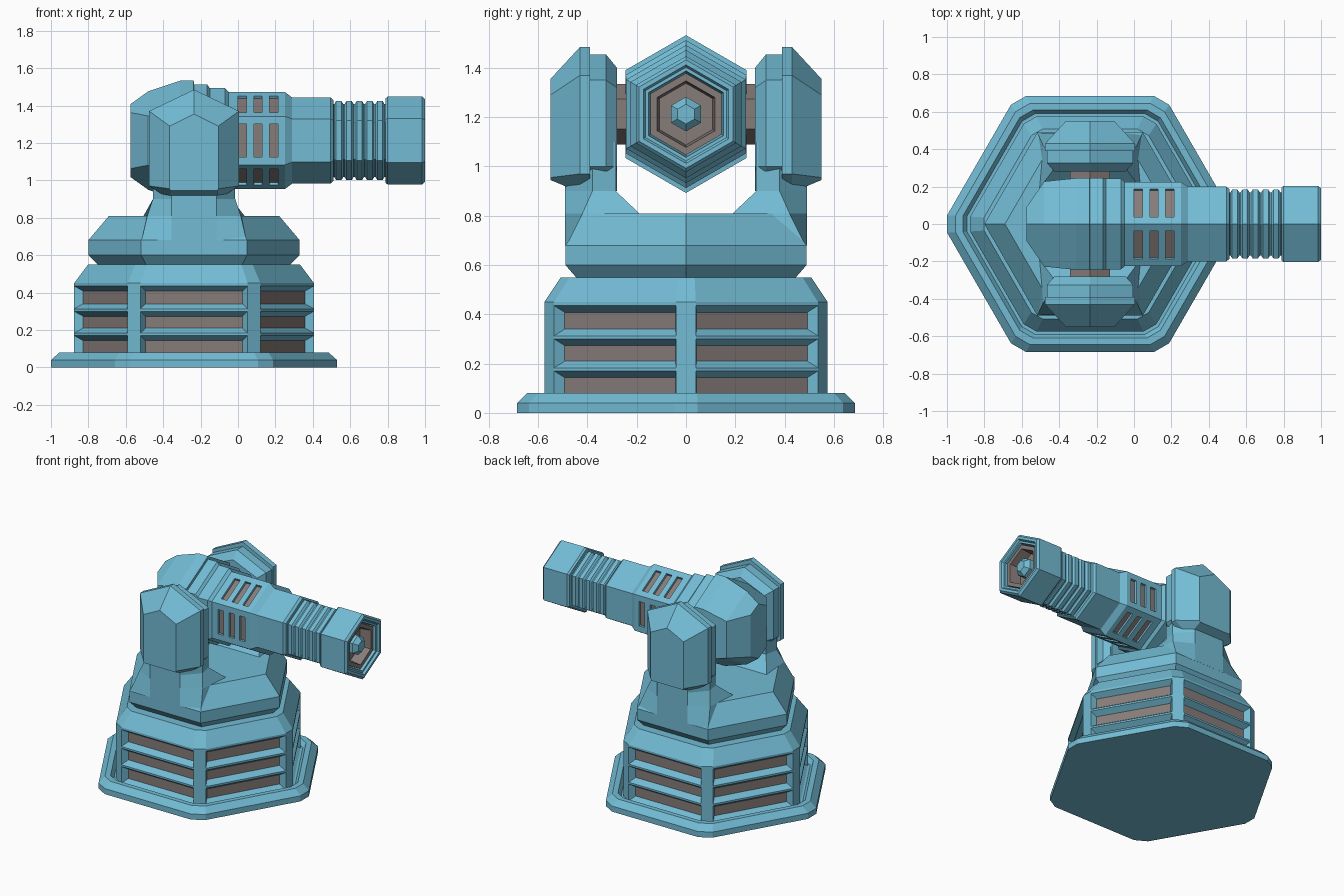
import bpy, bmesh, math
from mathutils import Matrix, Vector

if "Cube" in bpy.data.objects:
    bpy.data.objects.remove(bpy.data.objects["Cube"])

CX, CZ = -0.235, 1.2125   # turret axis and barrel axis


def material(name, rgb):
    m = bpy.data.materials.new(name)
    m.diffuse_color = (*rgb, 1)
    m.use_nodes = True
    m.node_tree.nodes["Principled BSDF"].inputs["Base Color"].default_value = m.diffuse_color
    return m


BLUE = material("blue_paint", (0.17, 0.50, 0.66))
GREY = material("grey_metal", (0.24, 0.20, 0.19))


def finish(name, bm, mats):
    bmesh.ops.recalc_face_normals(bm, faces=bm.faces)
    me = bpy.data.meshes.new(name)
    bm.to_mesh(me)
    bm.free()
    for m in mats:
        me.materials.append(m)
    ob = bpy.data.objects.new(name, me)
    bpy.context.collection.objects.link(ob)
    return ob


def loft_bm(rings):
    """Skin a stack of equal point rings and cap both ends."""
    bm = bmesh.new()
    vs = [[bm.verts.new(p) for p in r] for r in rings]
    n = len(vs[0])
    for a, b in zip(vs, vs[1:]):
        for i in range(n):
            j = (i + 1) % n
            bm.faces.new((a[i], a[j], b[j], b[i]))
    bm.faces.new(vs[0])
    bm.faces.new(vs[-1])
    bmesh.ops.recalc_face_normals(bm, faces=bm.faces)
    return bm


def loft(name, rings, mat=BLUE):
    return finish(name, loft_bm(rings), [mat])


def mirror_y(ob):
    m = ob.modifiers.new("mirror", 'MIRROR')
    m.use_axis = (False, True, False)


def cut_hex(a, z):
    """Upright hexagon of apothem a with clipped corners."""
    pts = []
    for k in range(6):
        t = math.radians(60 * k)
        c, s = math.cos(t), math.sin(t)
        for h in (-0.069 * a, 0.069 * a):
            pts.append((CX + c * 1.115 * a - s * h, s * 1.115 * a + c * h, z))
    return pts


def hex_z(r, z):
    return [(CX + r * math.cos(k * math.pi / 3), r * math.sin(k * math.pi / 3), z) for k in range(6)]


def hex_x(r, x, ymax=9):
    """Hexagon across the barrel axis, point up, sides optionally trimmed to ymax."""
    y = min(r * 0.866, ymax)
    s = r - y * 0.577
    return [(x, v, CZ + w) for v, w in ((0, r), (y, s), (y, -s), (0, -r), (-y, -s), (-y, s))]


# base plate with raised rim
loft("base_plate", [cut_hex(a, z) for a, z in
     ((.685, 0), (.685, .04), (.645, .08), (.61, .08), (.59, .05))])

# louvred body: every slot band on the six wide sides is inset
bm = loft_bm([cut_hex(.575, z) for z in (.05, .17, .183, .30, .313, .435, .45)] + [cut_hex(.508, .55)])
slots = [f for f in bm.faces if abs(f.normal.z) < .1 and f.calc_area() > .03]
bmesh.ops.inset_individual(bm, faces=slots, thickness=.038, depth=-.04)
for f in slots:
    f.material_index = 1
finish("louvred_body", bm, [BLUE, GREY])

# turntable
loft("turntable", [hex_z(r, z) for r, z in
     ((.515, .54), (.515, .55), (.565, .60), (.565, .68), (.455, .81))])

# yoke arms flaring into the turntable
arm = []
for z, sx, sy, ix, iy in ((.68, .28, .485, .30, .19), (.81, .25, .42, .27, .19),
                          (.90, .22, .38, .20, .285), (1.1, .22, .38, .20, .285)):
    arm.append([(CX + x, -y, z) for x, y in
                ((-.12, .49), (.12, .49), (sx, sy), (ix, iy), (-ix, iy), (-sx, sy))])
mirror_y(loft("yoke_arm", arm))

# faceted pivot pods on the arms
pod = []
for y, b, w, zb, zl, zs, zt in ((.28, .10, .19, .90, 1.0, 1.32, 1.40),
                                (.325, .12, .23, .90, 1.0, 1.35, 1.455),
                                (.389, .12, .23, .90, 1.0, 1.35, 1.455),
                                (.39, .125, .24, .895, .97, 1.37, 1.485),
                                (.43, .125, .24, .895, .97, 1.37, 1.485),
                                (.55, .125, .13, .945, .955, 1.29, 1.355)):
    pod.append([(CX + x, -y, z) for x, z in
                ((-b, zb), (b, zb), (w, zl), (w, zs), (0, zt), (-w, zs), (-w, zl))])
mirror_y(loft("pivot_pod", pod))

# axle
loft("axle", [[(CX + .123 * math.sin(k * math.pi / 3), y, CZ + .123 * math.cos(k * math.pi / 3))
               for k in range(6)] for y in (-.3, .3)], GREY)

# gun housing, stepped towards the barrel
rear = [(-.575, y, CZ + z) for y, z in ((0, .195), (.09, .15), (.09, -.15), (0, -.195), (-.09, -.15), (-.09, .15))]
loft("gun_housing", [rear] + [hex_x(r, x, .245) for x, r in
     ((-.48, .245 / .866 - .02), (-.31, .32), (-.237, .32), (-.235, .30), (-.165, .30),
      (-.15, .28), (-.07, .28), (-.045, .255))])

# barrel with cooling ribs and hollow muzzle
prof = [(-.06, .26), (.25, .26), (.29, .23), (.495, .23), (.51, .215), (.512, .195)]
for i in range(5):
    x = .515 + i * .055
    prof += [(x, .195), (x + .01, .212), (x + .038, .212), (x + .048, .195)]
prof += [(.788, .195), (.788, .225), (.80, .235), (.985, .235), (1.0, .22), (1.0, .20), (.985, .19), (.985, .175), (.88, .165)]
barrel = loft("barrel", [hex_x(r, x) for x, r in prof])

# vent slot cutters around the barrel
bm = bmesh.new()
for k in range(6):
    for x in (.022, .107, .192):
        m = (Matrix.Translation((x, 0, CZ)) @ Matrix.Rotation(k * math.pi / 3, 4, 'X')
             @ Matrix.Translation((0, .235, 0)) @ Matrix.Diagonal((.045, .06, .175, 1)))
        bmesh.ops.create_cube(bm, size=1, matrix=m)
cutter = finish("vent_cutter", bm, [BLUE])
cutter.hide_render = True
cutter.hide_viewport = True
cut = barrel.modifiers.new("vents", 'BOOLEAN')
cut.object = cutter
cut.solver = 'EXACT'

# grey core behind the vents
loft("vent_core", [hex_x(.24, x) for x in (-.03, .24)], GREY)

# muzzle liner and firing pin
loft("muzzle_liner", [hex_x(r, x) for x, r in
     ((.86, .166), (.97, .166), (.97, .135), (.89, .125))], GREY)
loft("muzzle_pin", [hex_x(r, x) for x, r in ((.87, .07), (.95, .07), (.98, .04))])
